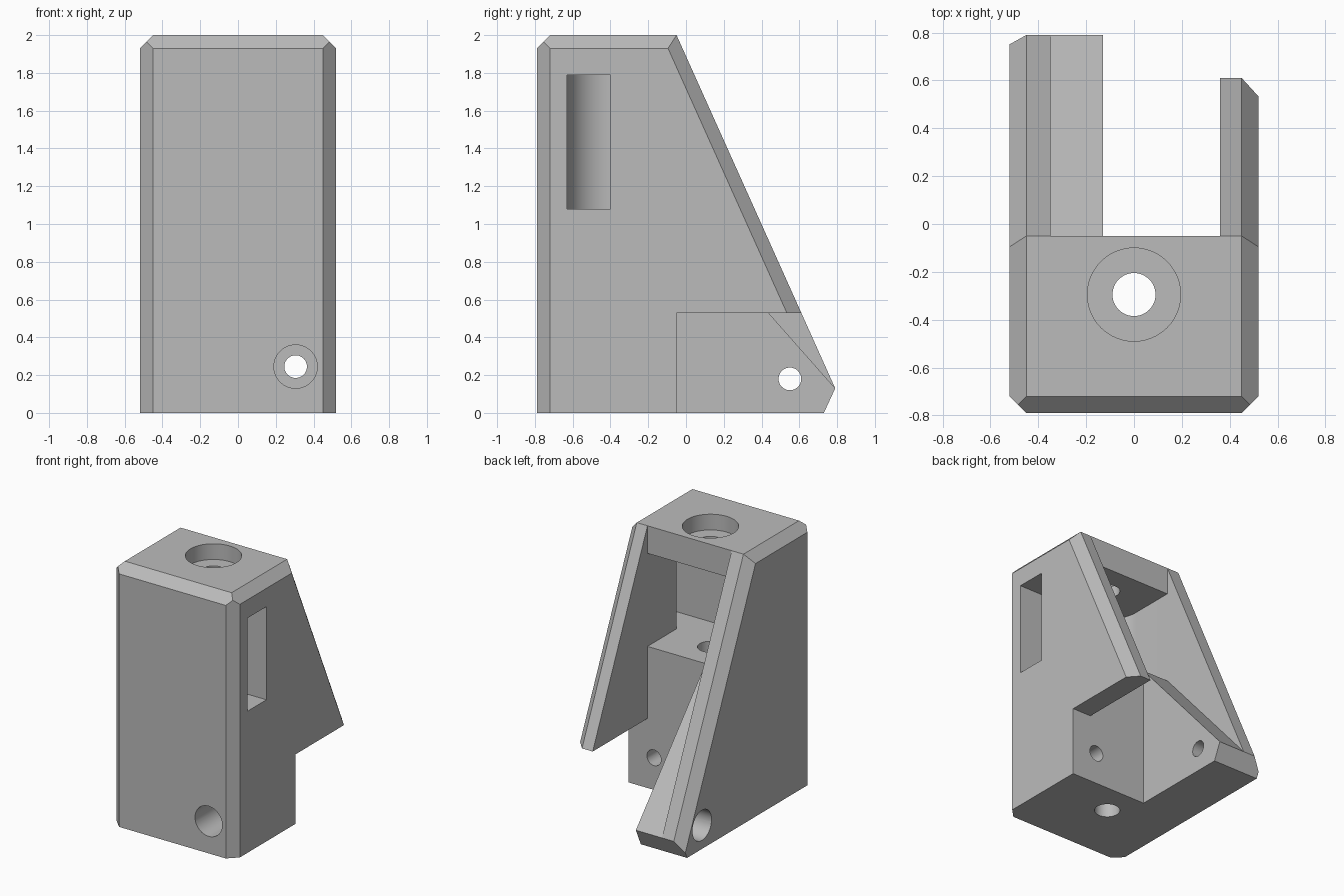
import bpy, bmesh, math
from mathutils import Vector

old = bpy.data.objects.get("Cube")
if old:
    bpy.data.objects.remove(old, do_unlink=True)

HALF, CH = 0.52, 0.07          # half width, chamfer size
BACK = -0.05                   # rear face of the solid block
IN_L, IN_R = 0.36, -0.35       # inner faces of the two side walls
FOOT = -0.13                   # inner face of the thick foot

grey = bpy.data.materials.new("plain grey")
grey.use_nodes = True
grey.diffuse_color = (0.5, 0.5, 0.5, 1)
grey.node_tree.nodes["Principled BSDF"].inputs["Base Color"].default_value = (0.5, 0.5, 0.5, 1)


def add_object(name, bm):
    bmesh.ops.recalc_face_normals(bm, faces=bm.faces)
    mesh = bpy.data.meshes.new(name)
    bm.to_mesh(mesh)
    bm.free()
    mesh.materials.append(grey)
    ob = bpy.data.objects.new(name, mesh)
    bpy.context.collection.objects.link(ob)
    return ob


def prism(points, shift):
    """Extrude a flat outline along a vector."""
    bm = bmesh.new()
    face = bm.faces.new([bm.verts.new(p) for p in points])
    out = bmesh.ops.extrude_face_region(bm, geom=[face])
    moved = [v for v in out["geom"] if isinstance(v, bmesh.types.BMVert)]
    bmesh.ops.translate(bm, verts=moved, vec=shift)
    return bm


def side_prism(outline, x0, x1):
    return prism([(x0, y, z) for y, z in outline], (x1 - x0, 0, 0))


def cylinder(start, end, radius):
    a, b = Vector(start), Vector(end)
    bm = bmesh.new()
    bmesh.ops.create_cone(bm, cap_ends=True, segments=48, radius1=radius,
                          radius2=radius, depth=(b - a).length)
    bm.transform((b - a).to_track_quat("Z", "Y").to_matrix().to_4x4())
    bmesh.ops.translate(bm, verts=bm.verts, vec=(a + b) / 2)
    return bm


# Body: side outline extruded across the width
body_bm = side_prism([(-0.79, 0), (0.73, 0), (0.79, 0.13), (BACK, 2), (-0.79, 2)], -HALF, HALF)

# Chamfers: slice off the outer edges
slope = Vector((0, 1.87, 0.84)).normalized()
planes = [((0, -0.79, 2 - CH), (0, -1, 1))]
for s in (-1, 1):
    planes += [((s * HALF, -0.79 + CH, 0), (s, -1, 0)),
               ((s * HALF, 0, 2 - CH), (s, 0, 1)),
               ((s * (HALF - CH), BACK, 2), Vector((s, 0, 0)) + slope)]
for point, normal in planes:
    cut = bmesh.ops.bisect_plane(body_bm, geom=body_bm.verts[:] + body_bm.edges[:] + body_bm.faces[:],
                                 dist=1e-5, plane_co=point, plane_no=Vector(normal).normalized(),
                                 clear_outer=True)
    rim = [e for e in cut["geom_cut"] if isinstance(e, bmesh.types.BMEdge)]
    bmesh.ops.contextual_create(body_bm, geom=rim)
body = add_object("bracket_body", body_bm)


def carve(name, bm):
    cutter = add_object(name, bm)
    cutter.hide_render = True
    mod = body.modifiers.new(name, "BOOLEAN")
    mod.operation, mod.solver, mod.object = "DIFFERENCE", "EXACT", cutter
    bpy.context.view_layer.objects.active = body
    bpy.ops.object.modifier_apply(modifier=name)
    bpy.data.objects.remove(cutter, do_unlink=True)


# Rear opening above the sloped foot, and the full-height gap beside it
carve("rear_opening", side_prism([(BACK, 1.08), (0.79, 0.13), (0.9, 0.006), (0.9, 2.1), (BACK, 2.1)],
                                 IN_R, IN_L))
carve("rear_gap", side_prism([(BACK, -0.1), (0.9, -0.1), (0.9, 2.1), (BACK, 2.1)], FOOT, IN_L))
carve("wall_notch", side_prism([(BACK, -0.1), (0.9, -0.1), (0.9, 0.53), (BACK, 0.53)], 0.0, 0.7))

# Inner pocket with a rounded corner, opening through the left wall
R = 0.23
pocket = [(IN_L, 0), (IN_L, -0.4), (0.7, -0.4), (0.7, -0.63)]
for i in range(17):
    a = math.pi / 2 * i / 16
    pocket.append((IN_R + R - R * math.sin(a), -0.4 - R * math.cos(a)))
pocket.append((IN_R, 0))
carve("pocket", prism([(x, y, 1.08) for x, y in pocket], (0, 0, 0.71)))

# Bolt holes, each with a counterbore
carve("top_hole", cylinder((0, -0.295, -0.1), (0, -0.295, 2.1), 0.09))
carve("top_counterbore", cylinder((0, -0.295, 1.88), (0, -0.295, 2.1), 0.195))
carve("front_hole", cylinder((0.305, -0.9, 0.245), (0.305, 0.05, 0.245), 0.06))
carve("front_counterbore", cylinder((0.305, -0.9, 0.245), (0.305, -0.39, 0.245), 0.115))
carve("foot_hole", cylinder((-0.6, 0.55, 0.18), (0, 0.55, 0.18), 0.06))
carve("foot_counterbore", cylinder((-0.6, 0.55, 0.18), (-0.27, 0.55, 0.18), 0.115))

# Smooth the round walls, keep the flat faces crisp
bpy.ops.object.select_all(action="DESELECT")
body.select_set(True)
bpy.context.view_layer.objects.active = body
bpy.ops.object.shade_smooth_by_angle(angle=math.radians(25))
